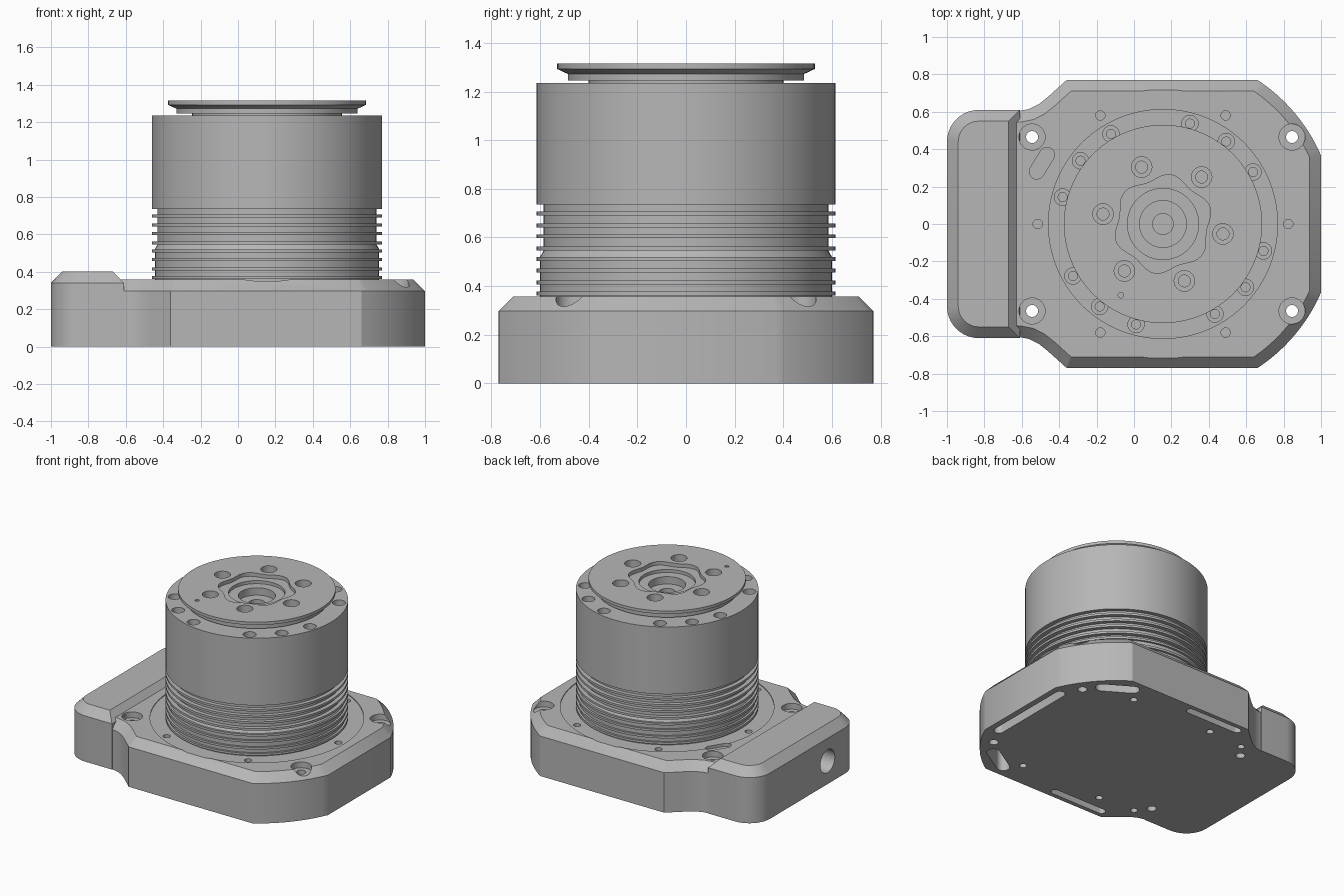
import bpy, bmesh
from math import cos, sin, pi, radians, atan2
from mathutils import Vector

cube = bpy.data.objects.get("Cube")
if cube:
    bpy.data.objects.remove(cube)

AXIS = 0.155      # x position of the drum axis
SEG = 96

grey = bpy.data.materials.new("metal grey")
grey.use_nodes = True
colour = (0.47, 0.47, 0.47, 1)
grey.diffuse_color = colour
grey.node_tree.nodes["Principled BSDF"].inputs["Base Color"].default_value = colour


# --- helpers ---
def circle(x, y, r, n=24, lobes=0.0, phase=0.0):
    pts = []
    for i in range(n):
        a = 2 * pi * i / n
        k = r + lobes * cos(6 * (a - phase))
        pts.append((x + k * cos(a), y + k * sin(a)))
    return pts


def arc(x, y, r, a0, a1, n=10):
    angles = [radians(a0 + (a1 - a0) * i / n) for i in range(n + 1)]
    return [(x + r * cos(a), y + r * sin(a)) for a in angles]


def capsule(p, q, r):
    a = atan2(q[1] - p[1], q[0] - p[0]) * 180 / pi
    return arc(*q, r, a - 90, a + 90) + arc(*p, r, a + 90, a + 270)


def inset(pts, d):
    """Move a counter-clockwise outline inwards by d."""
    out = []
    for i, p in enumerate(pts):
        a, b, c = Vector(pts[i - 1]), Vector(p), Vector(pts[(i + 1) % len(pts)])
        u, v = (b - a).normalized(), (c - b).normalized()
        n, m = Vector((-u.y, u.x)), Vector((-v.y, v.x))
        s = n + m
        out.append(tuple(b + s * (d / s.dot(n))))
    return out


def at(pts, z):
    return [(x, y, z) for x, y in pts]


def loft(bm, rings):
    vs = [[bm.verts.new(p) for p in ring] for ring in rings]
    n = len(vs[0])
    for lo, hi in zip(vs, vs[1:]):
        for i in range(n):
            j = (i + 1) % n
            bm.faces.new((lo[i], lo[j], hi[j], hi[i]))
    bm.faces.new(vs[0][::-1])
    bm.faces.new(vs[-1])


def make(name, solids):
    """Build one object from a list of lofted solids."""
    bm = bmesh.new()
    for rings in solids:
        loft(bm, rings)
    bmesh.ops.recalc_face_normals(bm, faces=bm.faces)
    mesh = bpy.data.meshes.new(name)
    bm.to_mesh(mesh)
    bm.free()
    mesh.materials.append(grey)
    ob = bpy.data.objects.new(name, mesh)
    bpy.context.collection.objects.link(ob)
    return ob


def activate(ob):
    bpy.ops.object.select_all(action='DESELECT')
    ob.select_set(True)
    bpy.context.view_layer.objects.active = ob


def cut(ob, solids):
    cutter = make("cutter", solids)
    cutter.hide_render = True
    mod = ob.modifiers.new("cut", 'BOOLEAN')
    mod.operation = 'DIFFERENCE'
    mod.solver = 'EXACT'
    mod.object = cutter
    activate(ob)
    bpy.ops.object.modifier_apply(modifier=mod.name)
    bpy.data.objects.remove(cutter)


def lathe(profile, x=AXIS, y=0.0, n=SEG):
    return [at(circle(x, y, r, n), z) for r, z in profile]


def bore(x, y, profile):
    return lathe(profile, x, y, 24)


def polar(r, deg):
    return AXIS + r * cos(radians(deg)), r * sin(radians(deg))


# --- base plate: flared neck, arc corners, chamfered top ---
half = [(-0.69, 0.60), (-0.61, 0.605), (-0.56, 0.615), (-0.51, 0.64), (-0.46, 0.68), (-0.36, 0.77)]
half += arc(AXIS, 0, 0.921, 56.7, 23.6, 12)
outline = [(x, -y) for x, y in half] + half[::-1]
base = make("base_plate", [[at(outline, 0), at(outline, 0.297), at(inset(outline, 0.06), 0.358)]])

# shallow round seat under the drum
cut(base, [lathe([(0.72, 0.352), (0.72, 0.5)])])

# mounting holes, seat screws, cable pocket and underside slots
holes = []
for s in (-1, 1):
    for x in (-0.545, 0.845):
        holes.append(bore(x, 0.465 * s, [(0.032, -0.1), (0.032, 0.315), (0.07, 0.315), (0.07, 0.5)]))
    holes.append(bore(-0.47, 0.56 * s, [(0.025, -0.1), (0.025, 0.04)]))
    for p, q, r in (((-0.31, 0.71), (0.1, 0.71), 0.028), ((0.58, 0.68), (0.76, 0.57), 0.045)):
        slot = capsule((p[0], p[1] * s), (q[0], q[1] * s), r)
        holes.append([at(slot, -0.1), at(slot, 0.15)])
    for a in (60, 120):
        holes.append(bore(*polar(0.67, a * s), [(0.025, -0.1), (0.025, 0.06)]))
side_slot = capsule((0.92, -0.32), (0.92, 0.32), 0.035)
holes.append([at(side_slot, -0.1), at(side_slot, 0.15)])
for k in range(6):
    holes.append(bore(*polar(0.67, 60 * k), [(0.025, 0.31), (0.025, 0.5)]))
pocket = capsule((-0.52, 0.28), (-0.465, 0.37), 0.04)
holes.append([at(pocket, 0.33), at(pocket, 0.5)])
cut(base, holes)

# --- connector housing at the end of the base ---
box = [(-0.61, -0.61), (-0.61, 0.61)]
box += arc(-0.83, 0.44, 0.17, 90, 180) + arc(-0.83, -0.44, 0.17, 180, 270)
housing = make("connector_housing", [[at(box, 0), at(box, 0.34), at(inset(box, 0.06), 0.402)]])
port = circle(-0.235, 0.17, 0.085, 32)
cut(housing, [[[(x, y, z) for y, z in port] for x in (-1.1, -0.82)]])

# --- drum with cooling fins ---
profile = [(0.60, 0.33)]
for core, levels in ((0.60, (0.37, 0.415, 0.465, 0.512)), (0.585, (0.555, 0.605, 0.65, 0.698))):
    for z in levels:
        profile += [(core, z - 0.008), (0.615, z - 0.008), (0.615, z + 0.008), (core, z + 0.008)]
profile += [(0.585, 0.735), (0.615, 0.735), (0.615, 1.235)]
drum = make("finned_drum", [lathe(profile)])
cut(drum, [bore(*polar(0.556, 90 * k + 30 + 22.5 * i),
                [(0.024, 1.14), (0.024, 1.18), (0.044, 1.18), (0.044, 1.3)])
           for k in range(4) for i in range(3)])

# --- output flange ---
flange = make("output_flange", [lathe([(0.40, 1.225), (0.40, 1.246), (0.485, 1.246), (0.485, 1.272),
                                       (0.53, 1.293), (0.53, 1.315)])])
screws = [bore(*polar(0.325, 50.6 + 60 * k),
               [(0.032, 1.24), (0.032, 1.262), (0.055, 1.262), (0.055, 1.4)]) for k in range(6)]
screws.append(bore(-0.07, -0.38, [(0.015, 1.28), (0.015, 1.4)]))
cut(flange, screws)

# lobed stepped bore through flange and drum
lobe = circle(AXIS, 0, 0.25, SEG, 0.016, radians(20.6))
centre_bore = lathe([(0.055, 1.08), (0.055, 1.21), (0.125, 1.21), (0.125, 1.265),
                     (0.19, 1.265), (0.19, 1.288)]) + [at(lobe, 1.288), at(lobe, 1.4)]
for ob in (flange, drum):
    cut(ob, [centre_bore])

# smooth round walls, crisp edges
for ob in (base, housing, drum, flange):
    activate(ob)
    bpy.ops.object.shade_smooth_by_angle(angle=radians(25))
